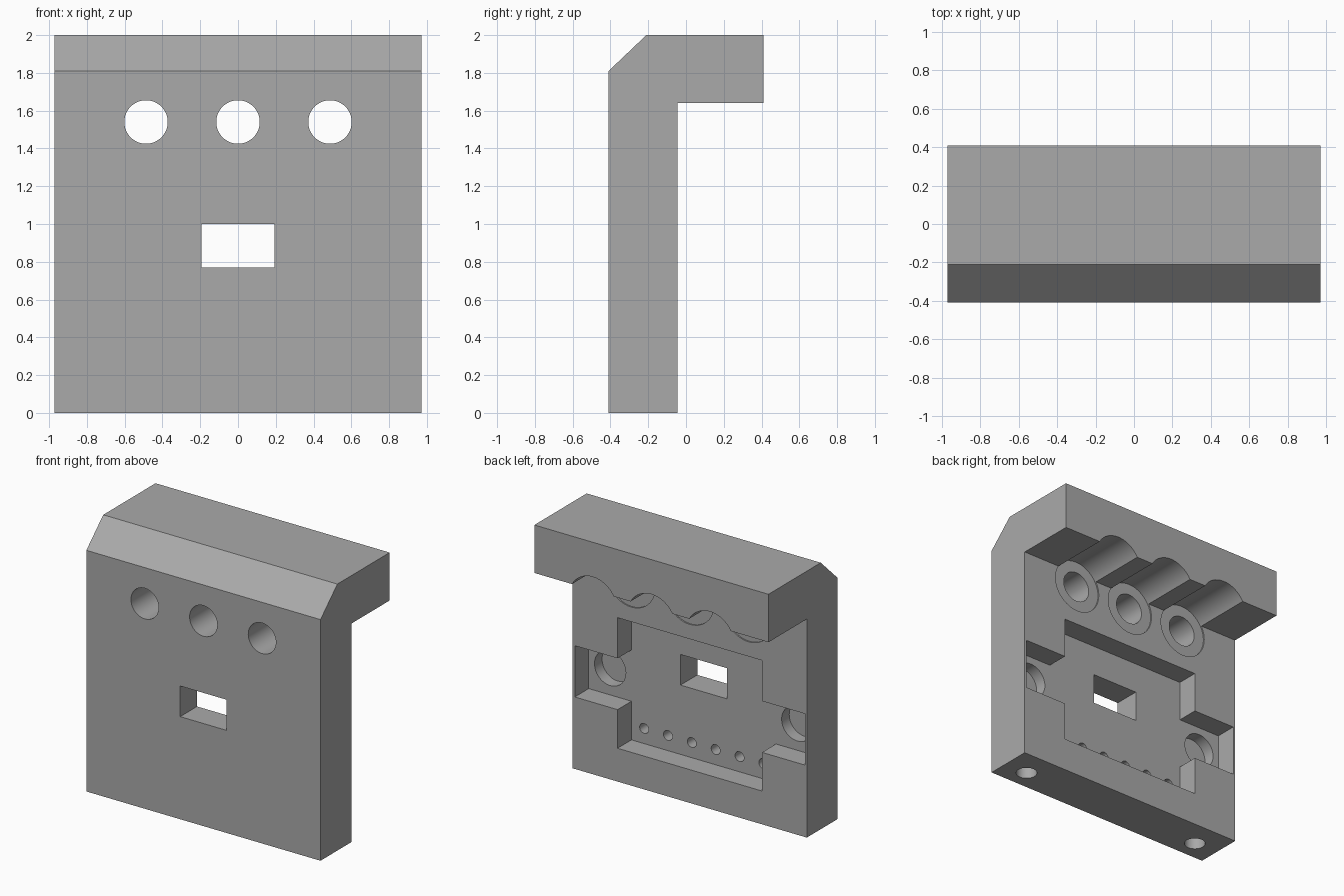
import bpy, bmesh, math
from mathutils import Matrix, Vector

if "Cube" in bpy.data.objects:
    bpy.data.objects.remove(bpy.data.objects["Cube"])

HALF_W = 0.972     # half width of the bracket
BACK = -0.045      # rear surface of the upright plate
FLOOR = -0.21      # floor of the rear pocket

grey = bpy.data.materials.new("plain grey")
grey.diffuse_color = (0.4, 0.4, 0.4, 1)
grey.use_nodes = True
grey.node_tree.nodes["Principled BSDF"].inputs["Base Color"].default_value = grey.diffuse_color


def make_object(name, bm):
    bmesh.ops.recalc_face_normals(bm, faces=bm.faces)
    mesh = bpy.data.meshes.new(name)
    bm.to_mesh(mesh)
    bm.free()
    mesh.materials.append(grey)
    obj = bpy.data.objects.new(name, mesh)
    bpy.context.collection.objects.link(obj)
    return obj


def extruded_profile(name, points):
    """Extrude a (y, z) outline across the full width."""
    bm = bmesh.new()
    face = bm.faces.new([bm.verts.new((-HALF_W, y, z)) for y, z in points])
    out = bmesh.ops.extrude_face_region(bm, geom=[face])
    moved = [v for v in out["geom"] if isinstance(v, bmesh.types.BMVert)]
    bmesh.ops.translate(bm, verts=moved, vec=(2 * HALF_W, 0, 0))
    return make_object(name, bm)


def box(x0, x1, y0, y1, z0, z1):
    bm = bmesh.new()
    size = Matrix.Diagonal((x1 - x0, y1 - y0, z1 - z0, 1))
    centre = Matrix.Translation(((x0 + x1) / 2, (y0 + y1) / 2, (z0 + z1) / 2))
    bmesh.ops.create_cube(bm, size=1, matrix=centre @ size)
    return make_object("cutter", bm)


def rod(start, end, radius, sides=48):
    bm = bmesh.new()
    a, b = Vector(start), Vector(end)
    turn = (b - a).to_track_quat('Z', 'Y').to_matrix().to_4x4()
    bmesh.ops.create_cone(bm, cap_ends=True, segments=sides, radius1=radius,
                          radius2=radius, depth=(b - a).length,
                          matrix=Matrix.Translation((a + b) / 2) @ turn)
    return make_object("cutter", bm)


def cut(target, cutter):
    bpy.context.view_layer.objects.active = target
    mod = target.modifiers.new("cut", 'BOOLEAN')
    mod.operation = 'DIFFERENCE'
    mod.solver = 'EXACT'
    mod.object = cutter
    bpy.ops.object.modifier_apply(modifier=mod.name)
    bpy.data.objects.remove(cutter)


# Upright plate with chamfered top and rear overhang
body = extruded_profile("hooked_plate", [
    (-0.41, 0), (BACK, 0), (BACK, 1.64), (0.41, 1.64),
    (0.41, 2), (-0.21, 2), (-0.41, 1.81)])

# Rear pocket with side notches that stop just short of the edges
cut(body, box(-0.6, 0.6, FLOOR, 0.2, 0.25, 1.23))
cut(body, box(-0.955, 0.955, FLOOR, 0.2, 0.54, 0.925))

# Rectangular window through the plate
cut(body, box(-0.193, 0.193, -0.6, 0.1, 0.77, 1.0))

# Three through holes, each with a wide channel under the overhang
for x in (-0.487, 0, 0.487):
    cut(body, rod((x, BACK - 0.01, 1.54), (x, 0.6, 1.54), 0.2))
    cut(body, rod((x, -0.6, 1.54), (x, 0.1, 1.54), 0.115))

# Round blind recess in each notch, and a bore up from the bottom edge
for x in (-0.777, 0.777):
    cut(body, rod((x, FLOOR - 0.09, 0.74), (x, 0, 0.74), 0.13))
    cut(body, rod((x, -0.257, -0.1), (x, -0.257, 0.4), 0.074))

# Row of small blind holes in the pocket floor
for i in range(6):
    x = -0.495 + 0.198 * i
    cut(body, rod((x, FLOOR - 0.09, 0.364), (x, -0.1, 0.364), 0.037, 24))

# Smooth bores, sharp edges
body.select_set(True)
bpy.context.view_layer.objects.active = body
bpy.ops.object.shade_smooth_by_angle(angle=math.radians(30))
